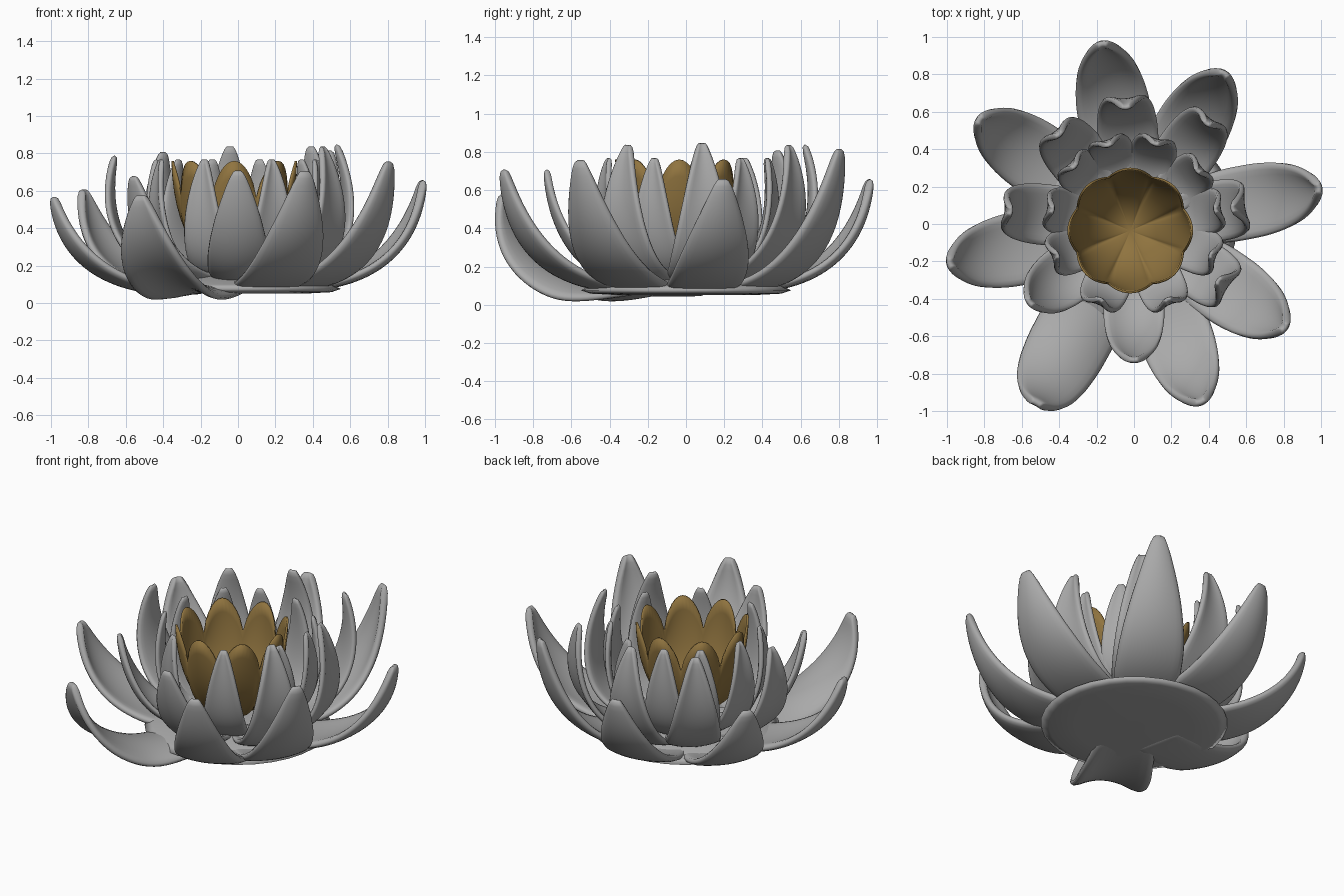
import bpy, bmesh, math
from mathutils import Vector

if "Cube" in bpy.data.objects:
    bpy.data.objects.remove(bpy.data.objects["Cube"])


def material(name, rgb):
    m = bpy.data.materials.new(name)
    m.diffuse_color = (*rgb, 1)
    m.use_nodes = True
    m.node_tree.nodes["Principled BSDF"].inputs["Base Color"].default_value = m.diffuse_color
    return m


grey = material("dark_grey", (.40, .40, .40))
gold = material("gold", (.28, .175, .05))


def finish(name, bm, thick=0.0, mat=grey, subsurf=1):
    bmesh.ops.recalc_face_normals(bm, faces=bm.faces)
    me = bpy.data.meshes.new(name)
    bm.to_mesh(me)
    bm.free()
    me.shade_smooth()
    ob = bpy.data.objects.new(name, me)
    bpy.context.collection.objects.link(ob)
    me.materials.append(mat)
    if thick:
        m = ob.modifiers.new("thickness", 'SOLIDIFY')
        m.thickness = thick
        m.offset = 0
    if subsurf:
        m = ob.modifiers.new("smooth", 'SUBSURF')
        m.levels = m.render_levels = subsurf
    return ob


def lerp_table(table, u):
    for (a, x), (b, y) in zip(table, table[1:]):
        if u <= b:
            return x + (y - x) * (u - a) / (b - a)
    return table[-1][1]


# petal width along its length
WIDTH = [(0, .8), (.25, 1), (.42, 1), (.56, .92), (.7, .77), (.82, .57), (.91, .38), (.96, .26), (1, .12)]


def petal(name, angle, spine, half, cup0, cup1, thick):
    """Curved leaf: bezier spine in (radius, height), cup bends edges inward/up."""
    p = [Vector(q) for q in spine]
    c, s = math.cos(math.radians(angle)), math.sin(math.radians(angle))
    bm = bmesh.new()
    nu, nv = 16, 6
    rows = []
    for i in range(nu + 1):
        t = i / nu
        k = 1 - t
        pos = p[0]*k**3 + p[1]*3*k*k*t + p[2]*3*k*t*t + p[3]*t**3
        d = ((p[1]-p[0])*k*k + (p[2]-p[1])*2*k*t + (p[3]-p[2])*t*t).normalized()
        w = half * lerp_table(WIDTH, t)
        cup = (cup0 + (cup1 - cup0) * t) * w / half
        if cup0 < 0:
            cup *= min(1, 3 * t)
        row = []
        for j in range(nv + 1):
            v = 2 * j / nv - 1
            r = pos.x - d.y * cup * v * v
            z = pos.y + d.x * cup * v * v
            y = w * v
            row.append(bm.verts.new((r*c - y*s, r*s + y*c, z)))
        rows.append(row)
    for a, b in zip(rows, rows[1:]):
        for j in range(nv):
            bm.faces.new((a[j], a[j+1], b[j+1], b[j]))
    return finish(name, bm, thick)


# outer petals: angle, tip radius, tip height, base height, cup at base, cup at tip
OUTER = [(100, .98, .66, .09, .0, .07), (59, .94, .82, .09, .0, .07), (11, 1.01, .66, .09, .0, .07),
         (-34.5, .98, .76, .09, .0, .07), (-69.5, 1.02, .71, .09, .0, .07), (-118.5, 1.09, .58, .08, -.11, -.02),
         (192, 1.01, .57, .07, .0, .07), (146, 1.0, .61, .08, .0, .07)]
for i, (a, r, z, b, c0, c1) in enumerate(OUTER):
    petal(f"outer_petal_{i+1}", a,
          [(.2, b), (.66*r, b - .045), (.97*r, b + .28*(z-b)), (r, z)],
          .22 if c0 < 0 else .2, c0, c1, .045)

# middle petals: angle, tip radius, tip height, bulge radius
MIDDLE = [(94, .62, .84, .74), (54, .66, .84, .74), (9, .53, .85, .66), (-34, .54, .84, .66),
          (-90, .73, .71, .72), (-143, .70, .68, .68), (174, .66, .79, .74), (130, .62, .81, .68)]
for i, (a, r, z, g) in enumerate(MIDDLE):
    flare = .04 if i in (4, 5) else -.06
    petal(f"middle_petal_{i+1}", a,
          [(.18, .1), (.56, .08), (g, .40), (r, z)], .165, .06, flare, .035)

# inner petals
for i, a in enumerate([75, 108, 40, 10, -22, -66, -114, -158, 170, 136]):
    petal(f"inner_petal_{i+1}", a,
          [(.15, .13), (.44, .11), (.49, .45), (.44, .77)], .13, .04, -.05, .03)

# solid base joining the petals
bm = bmesh.new()
n = 32
prof = [(.06, .05), (.35, .05), (.50, .058), (.55, .075), (.50, .10), (.30, .15), (.06, .17)]
rings = [[bm.verts.new((r*math.cos(2*math.pi*k/n), r*math.sin(2*math.pi*k/n), z))
          for k in range(n)] for r, z in prof]
for a, b in zip(rings, rings[1:]):
    for k in range(n):
        bm.faces.new((a[k], a[(k+1) % n], b[(k+1) % n], b[k]))
bm.faces.new(rings[0])
bm.faces.new(rings[-1])
finish("flower_base", bm, subsurf=0)

# golden scalloped cup in the middle
bm = bmesh.new()
n, m = 96, 12
centre = bm.verts.new((-.02, -.035, .17))
rings = []
for i in range(1, m + 1):
    t = i / m
    ring = []
    for k in range(n):
        th = 2 * math.pi * k / n
        lobe = abs(math.cos(4 * (th + math.pi / 2)))
        top = .56 + .20 * lobe ** .7
        z = .17 + (top - .17) * t ** 1.8
        r = (.305 + .025 * lobe * t) * math.sin(t * math.pi / 2) ** .9
        ring.append(bm.verts.new((-.02 + r*math.cos(th), -.035 + r*math.sin(th), z)))
    rings.append(ring)
for k in range(n):
    bm.faces.new((centre, rings[0][k], rings[0][(k+1) % n]))
for a, b in zip(rings, rings[1:]):
    for k in range(n):
        bm.faces.new((a[k], a[(k+1) % n], b[(k+1) % n], b[k]))
finish("golden_cup", bm, .012, gold, 0)
